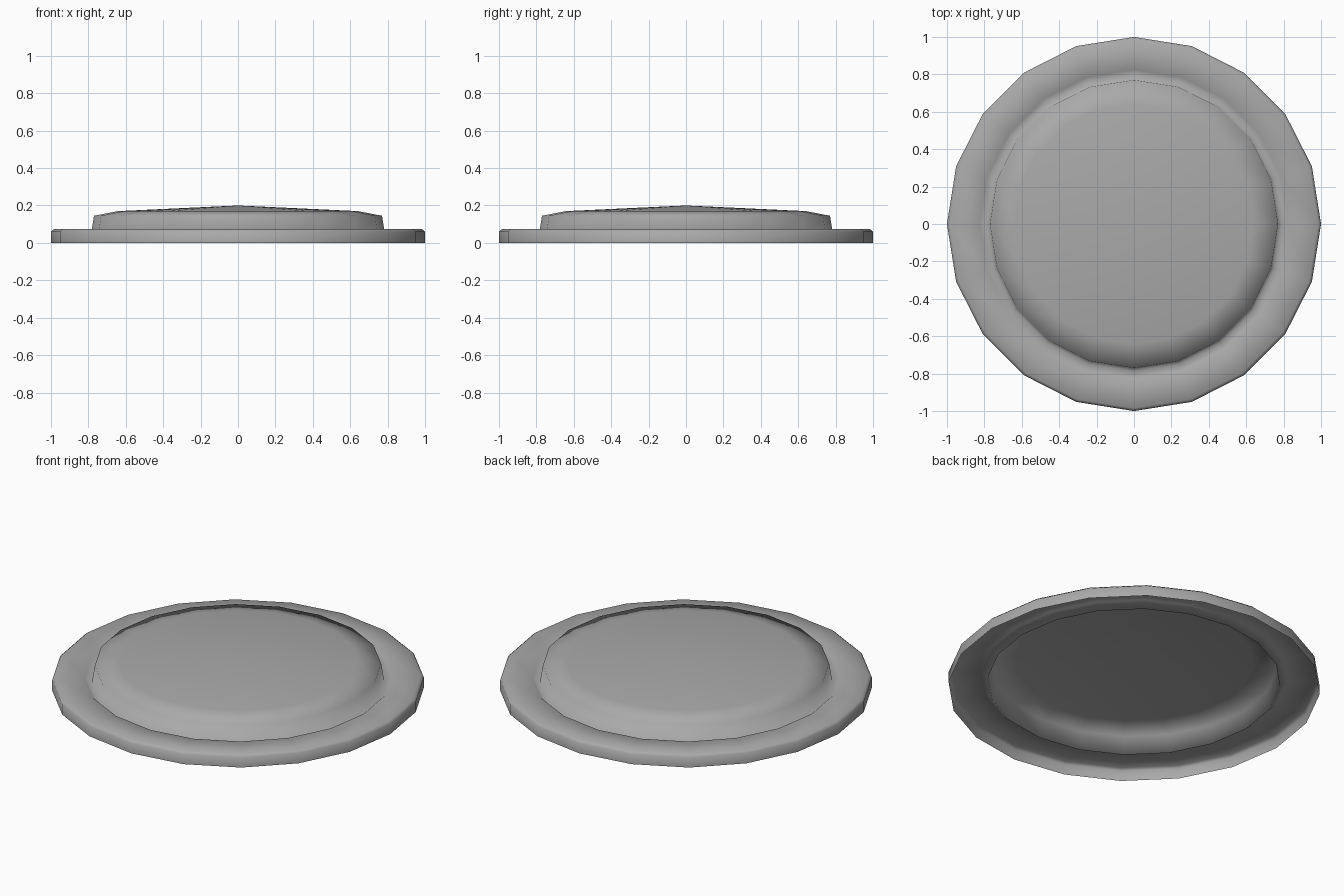
import bpy
import bmesh
from math import cos, sin, tau

cube = bpy.data.objects.get("Cube")
if cube:
    bpy.data.objects.remove(cube, do_unlink=True)

SIDES = 20

# One plain grey for the whole plate
grey = bpy.data.materials.new("mid_grey")
grey.use_nodes = True
colour = (0.4, 0.4, 0.4, 1.0)
grey.diffuse_color = colour
grey.node_tree.nodes["Principled BSDF"].inputs["Base Color"].default_value = colour


def lathe(name, profile, closed_tip=False):
    """Spin (radius, height) points about z into an open shell."""
    bm = bmesh.new()
    rings = [[bm.verts.new((r * cos(tau * i / SIDES), r * sin(tau * i / SIDES), z))
              for i in range(SIDES)] for r, z in profile]
    for low, high in zip(rings, rings[1:]):
        for i in range(SIDES):
            j = (i + 1) % SIDES
            bm.faces.new((low[i], low[j], high[j], high[i]))
    if closed_tip:
        tip = bm.verts.new((0, 0, closed_tip))
        for i in range(SIDES):
            bm.faces.new((rings[-1][i], rings[-1][(i + 1) % SIDES], tip))
    for face in bm.faces:
        face.smooth = True
    mesh = bpy.data.meshes.new(name)
    bm.to_mesh(mesh)
    bm.free()
    mesh.materials.append(grey)
    obj = bpy.data.objects.new(name, mesh)
    bpy.context.collection.objects.link(obj)
    return obj


# Hollow shell: rim wall, bevel, flat flange, groove, raised wall, shallow dome
lathe("domed_plate", [
    (1.0, 0.0), (1.0, 0.06), (0.985, 0.073),
    (0.825, 0.073), (0.787, 0.04),
    (0.77, 0.145), (0.64, 0.17),
], closed_tip=0.2)
